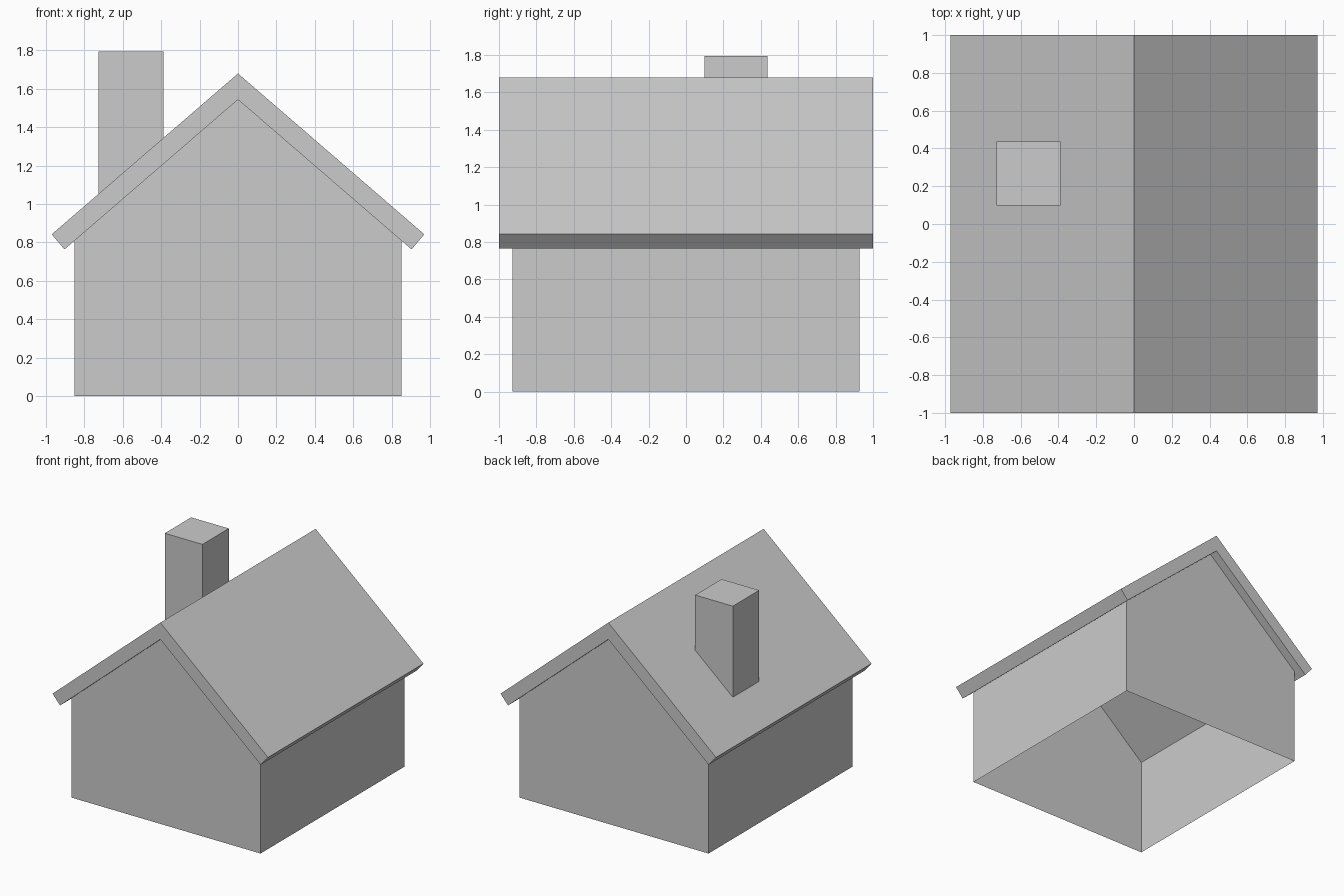
import bpy, bmesh

if "Cube" in bpy.data.objects:
    bpy.data.objects.remove(bpy.data.objects["Cube"])


def prism(name, profile, y0, y1, open_edges=()):
    """Extrude an (x, z) profile along y, leaving the listed edges open."""
    bm = bmesh.new()
    front = [bm.verts.new((x, y0, z)) for x, z in profile]
    back = [bm.verts.new((x, y1, z)) for x, z in profile]
    bm.faces.new(front)
    bm.faces.new(back[::-1])
    n = len(profile)
    for i in range(n):
        if i not in open_edges:
            j = (i + 1) % n
            bm.faces.new((front[j], front[i], back[i], back[j]))
    mesh = bpy.data.meshes.new(name)
    bm.to_mesh(mesh)
    bm.free()
    obj = bpy.data.objects.new(name, mesh)
    bpy.context.collection.objects.link(obj)
    return obj


RIDGE, UNDER = 1.68, 1.544      # peak heights of roof top and underside
EAVE = (0.971, 0.842)           # outer eave corner
SLOPE = (RIDGE - EAVE[1]) / EAVE[0]
LIP = (0.904, UNDER - SLOPE * 0.904)

# Thin walls with gables, open below and under the roof
W = 0.853
top = UNDER - SLOPE * W
prism("walls", [(-W, 0), (W, 0), (W, top), (0, UNDER), (-W, top)],
      -0.928, 0.928, open_edges=(0, 2, 3))

# Roof: bent slab with square-cut eaves
prism("roof", [(0, RIDGE), (-EAVE[0], EAVE[1]), (-LIP[0], LIP[1]),
               (0, UNDER), LIP, EAVE], -1, 1)

# Chimney, its foot cut to the roof slope and set just into the slab
xl, xr, sink = -0.728, -0.389, 0.01
prism("chimney", [(xl, RIDGE + SLOPE * xl - sink), (xr, RIDGE + SLOPE * xr - sink),
                  (xr, 1.794), (xl, 1.794)], 0.098, 0.437)
